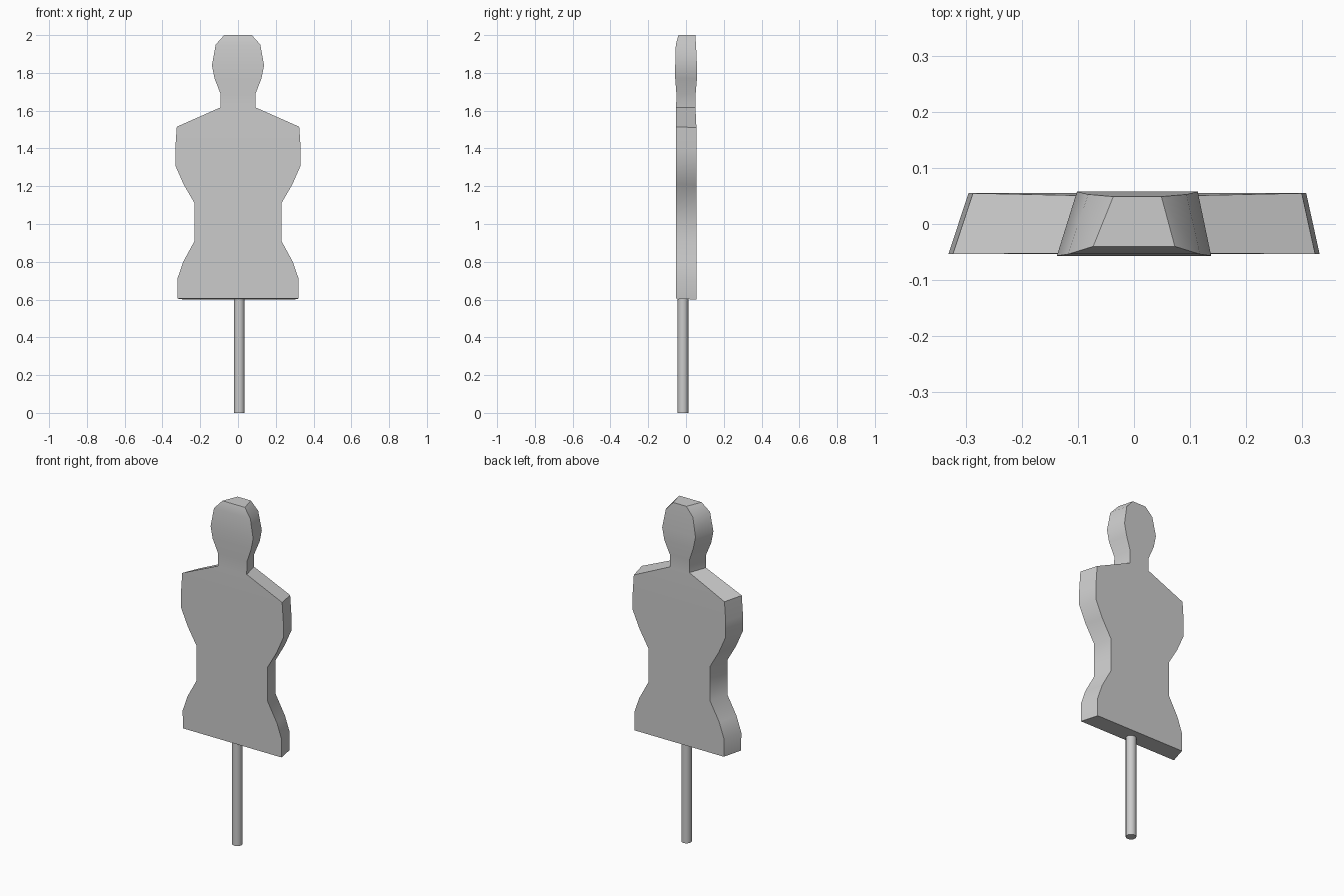
import bpy, bmesh, math

if "Cube" in bpy.data.objects:
    bpy.data.objects.remove(bpy.data.objects["Cube"])

# Silhouette rows: height, front half width, front y, back y
ROWS = [
    (0.605, 0.32, -0.054, 0.055), (0.71, 0.321, -0.054, 0.055),
    (0.80, 0.29, -0.054, 0.055), (0.91, 0.23, -0.054, 0.055),
    (1.11, 0.23, -0.054, 0.055), (1.21, 0.288, -0.054, 0.055),
    (1.31, 0.332, -0.054, 0.055), (1.40, 0.332, -0.054, 0.055),
    (1.515, 0.324, -0.054, 0.055), (1.617, 0.093, -0.052, 0.050),
    (1.69, 0.093, -0.051, 0.051), (1.77, 0.124, -0.057, 0.058),
    (1.84, 0.138, -0.057, 0.058), (1.95, 0.118, -0.054, 0.053),
    (2.0, 0.073, -0.040, 0.049),
]
INSET, SHIFT = 0.030, 0.006   # the back is narrower and slightly offset


def finish(bm, name, angle):
    bmesh.ops.recalc_face_normals(bm, faces=bm.faces)
    mesh = bpy.data.meshes.new(name)
    bm.to_mesh(mesh)
    bm.free()
    obj = bpy.data.objects.new(name, mesh)
    bpy.context.collection.objects.link(obj)
    bpy.ops.object.select_all(action='DESELECT')
    obj.select_set(True)
    bpy.context.view_layer.objects.active = obj
    bpy.ops.object.shade_smooth_by_angle(angle=math.radians(angle))
    return obj


# Target board: stacked four-point rings
bm = bmesh.new()
rings = []
for i, (z, w, yf, yb) in enumerate(ROWS):
    b = w - INSET
    zb = z - 0.005 if z < 1.6 else z
    rings.append([bm.verts.new(p) for p in (
        (-w, yf, z), (w, yf, z), (b + SHIFT, yb, zb), (-b + SHIFT, yb, zb))])
for low, high in zip(rings, rings[1:]):
    for k in range(4):
        n = (k + 1) % 4
        bm.faces.new((low[k], low[n], high[n], high[k]))
bm.faces.new(rings[0][::-1])
bm.faces.new(rings[-1])
finish(bm, "silhouette_board", 40)

# Support pole
bm = bmesh.new()
bmesh.ops.create_cone(bm, cap_ends=True, segments=16, radius1=0.028,
                      radius2=0.028, depth=0.603)
bmesh.ops.translate(bm, verts=bm.verts, vec=(0.007, -0.016, 0.3015))
finish(bm, "support_pole", 40)
